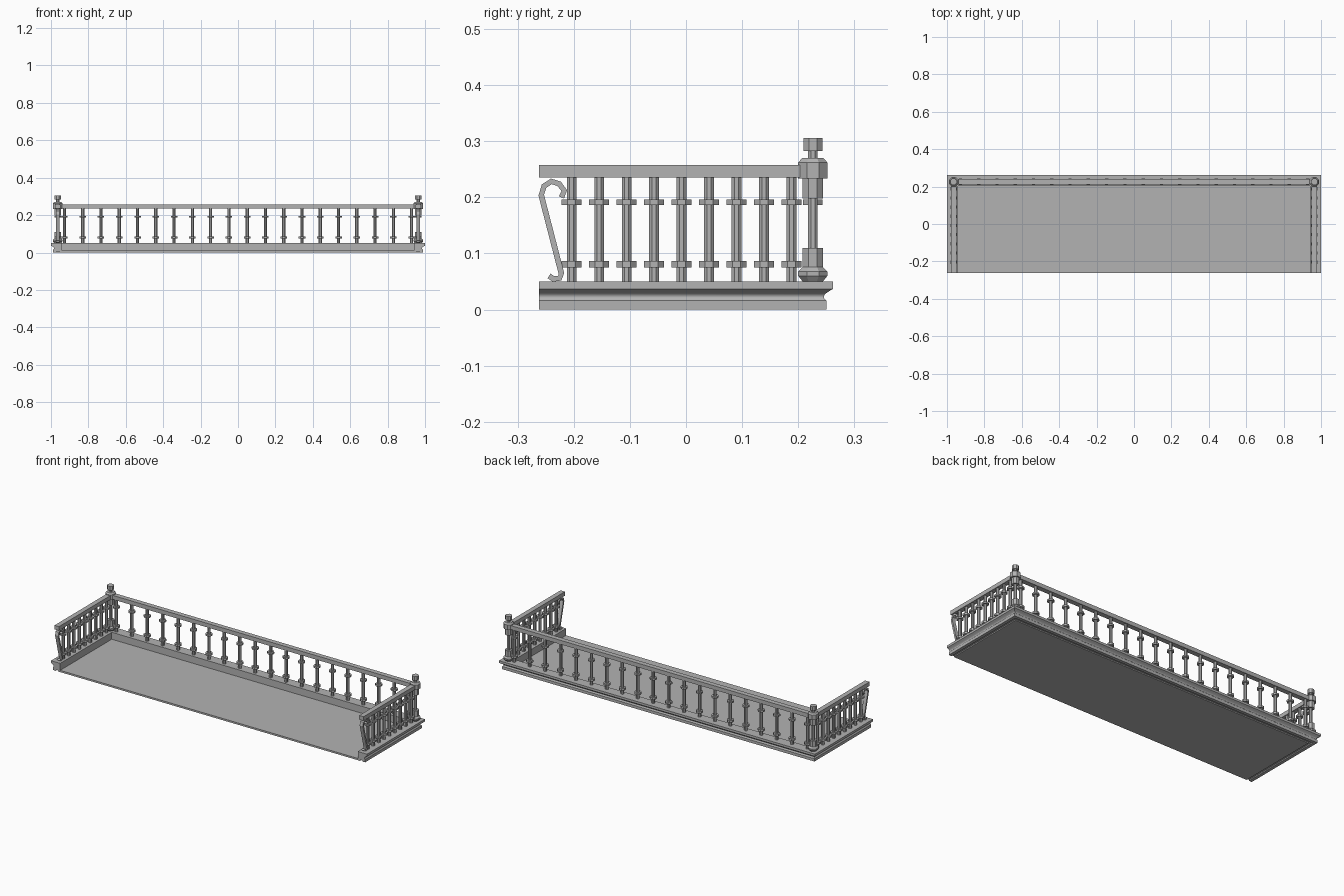
import bpy, bmesh
from math import pi, cos
from mathutils import Matrix

HALF_X, HALF_Y = 1.0, 0.262   # footprint half sizes
INSET = 0.036                 # railing centre line, measured in from the edge
CURB_TOP, RAIL_BOTTOM, RAIL_TOP = 0.05, 0.235, 0.258

cube = bpy.data.objects.get("Cube")
if cube:
    bpy.data.objects.remove(cube, do_unlink=True)

stone = bpy.data.materials.new("grey stone")
stone.use_nodes = True
stone.diffuse_color = (0.45, 0.45, 0.45, 1)
bsdf = next(n for n in stone.node_tree.nodes if n.type == 'BSDF_PRINCIPLED')
bsdf.inputs["Base Color"].default_value = stone.diffuse_color
bsdf.inputs["Roughness"].default_value = 0.8


def finish(name, bm, smooth=None):
    bmesh.ops.recalc_face_normals(bm, faces=bm.faces)
    mesh = bpy.data.meshes.new(name)
    bm.to_mesh(mesh)
    bm.free()
    mesh.materials.append(stone)
    obj = bpy.data.objects.new(name, mesh)
    bpy.context.collection.objects.link(obj)
    if smooth:
        bpy.ops.object.select_all(action='DESELECT')
        obj.select_set(True)
        bpy.context.view_layer.objects.active = obj
        bpy.ops.object.shade_smooth_by_angle(angle=smooth)
    return obj


def loft(bm, rings):
    """Join closed rings of points into a capped solid."""
    loops = [[bm.verts.new(p) for p in ring] for ring in rings]
    n = len(loops[0])
    for a, b in zip(loops, loops[1:]):
        for i in range(n):
            j = (i + 1) % n
            bm.faces.new((a[i], a[j], b[j], b[i]))
    bm.faces.new(loops[0])
    bm.faces.new(loops[-1])


def u_sweep(name, profile, smooth=None):
    """Sweep an (inset, height) profile around the two sides and the back."""
    bm = bmesh.new()
    loft(bm, [[(sx * (HALF_X - d), -HALF_Y if front else HALF_Y - d, z)
               for d, z in profile]
              for sx, front in ((-1, 1), (-1, 0), (1, 0), (1, 1))])
    return finish(name, bm, smooth)


def turned(bm, x, y, profile):
    """Octagonal turned shape from (half width, height) steps."""
    rings = []
    for w, z in profile:
        r = w / cos(pi / 8)
        spin = [Matrix.Rotation(pi / 8 + k * pi / 4, 2) for k in range(8)]
        rings.append([(x + r * m[0][0], y + r * m[1][0], z) for m in spin])
    loft(bm, rings)


# Floor panel
bm = bmesh.new()
fx, back = 0.955, HALF_Y - 0.045
bmesh.ops.create_cube(bm, size=1, matrix=Matrix.Translation((0, (back - HALF_Y) / 2, 0.005))
                      @ Matrix.Diagonal((2 * fx, back + HALF_Y, 0.01, 1)))
finish("floor", bm)

# Moulded curb with a coved outside and a shadow groove beneath
u_sweep("curb", [(0.012, 0), (0.012, 0.016), (0.016, 0.02), (0.0165, 0.024),
                 (0.014, 0.028), (0.008, 0.032), (0, 0.037), (0, CURB_TOP),
                 (0.058, CURB_TOP), (0.058, 0.006), (0.03, 0.006), (0.03, 0)], 0.7)

# Handrail
u_sweep("handrail", [(INSET - 0.014, RAIL_BOTTOM), (INSET - 0.014, RAIL_TOP),
                     (INSET + 0.014, RAIL_TOP), (INSET + 0.014, RAIL_BOTTOM)])

# Balusters with two collars
shaft, collar = 0.0085, 0.0175
baluster = [(shaft, CURB_TOP), (shaft, 0.075), (collar, 0.075), (collar, 0.087),
            (shaft, 0.087), (shaft, 0.186), (collar, 0.186), (collar, 0.196),
            (shaft, 0.196), (shaft, RAIL_BOTTOM)]
rail_x, rail_y = HALF_X - INSET, HALF_Y - INSET
bm = bmesh.new()
for i in range(20):
    turned(bm, -0.928 + i * 0.0977, rail_y, baluster)
finish("back_balusters", bm)
for side, sx in (("left", 1), ("right", -1)):
    bm = bmesh.new()
    for i in range(9):
        turned(bm, sx * rail_x, -0.204 + i * 0.049, baluster)
    finish(side + "_balusters", bm)

# Corner posts: flared foot, block, shaft, upper blocks, neck and cap
post = [(0.018, CURB_TOP), (0.026, 0.06), (0.026, 0.068), (0.018, 0.076),
        (0.018, 0.11), (0.0085, 0.11), (0.0085, 0.198), (0.018, 0.198),
        (0.018, 0.234), (0.026, 0.234), (0.026, 0.262), (0.019, 0.27),
        (0.0085, 0.27), (0.0085, 0.283), (0.017, 0.283), (0.017, 0.306)]
for side, sx in (("left", 1), ("right", -1)):
    bm = bmesh.new()
    turned(bm, sx * rail_x, rail_y, post)
    finish(side + "_corner_post", bm)

# Scrolled brackets under the front ends of the side rails
scroll = [(-0.222, 0.200), (-0.217, 0.212), (-0.226, 0.224), (-0.240, 0.2285),
          (-0.253, 0.220), (-0.258, 0.204), (-0.222, 0.064), (-0.225, 0.056),
          (-0.236, 0.0545), (-0.244, 0.060)]
half_w, half_t = 0.01, 0.005
for side, sx in (("left", 1), ("right", -1)):
    rings = []
    for i, (y, z) in enumerate(scroll):
        y0, z0 = scroll[max(i - 1, 0)]
        y1, z1 = scroll[min(i + 1, len(scroll) - 1)]
        length = ((y1 - y0) ** 2 + (z1 - z0) ** 2) ** 0.5
        ny, nz = -(z1 - z0) / length * half_t, (y1 - y0) / length * half_t
        rings.append([(sx * rail_x + a * half_w, y + b * ny, z + b * nz)
                      for a, b in ((-1, -1), (1, -1), (1, 1), (-1, 1))])
    bm = bmesh.new()
    loft(bm, rings)
    finish(side + "_scroll_bracket", bm)
